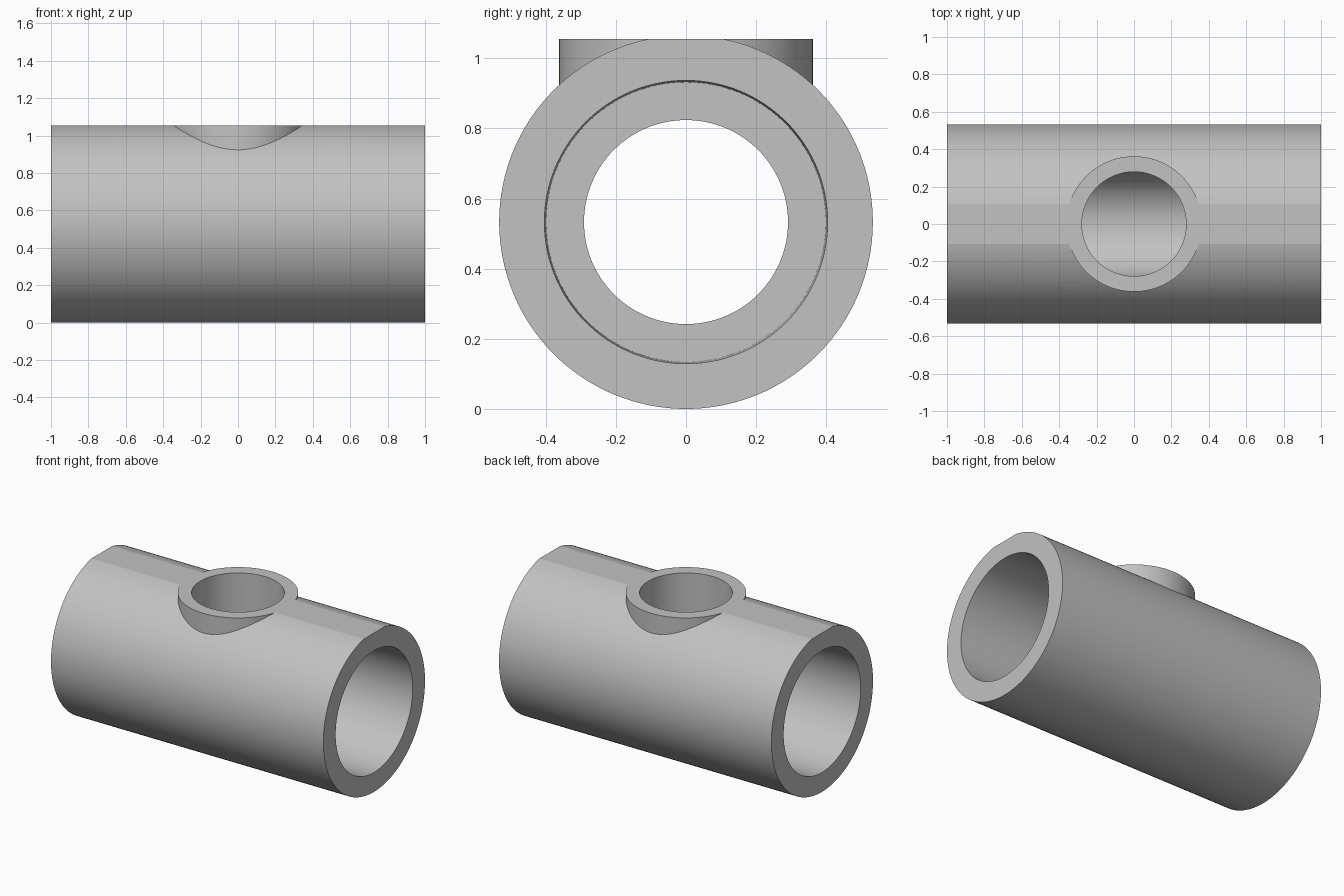
import bpy, bmesh, math
from mathutils import Matrix

AXIS_Z = 0.533      # height of the main pipe axis
RADIUS = 0.533
TOP = 1.055         # flat top of the fitting
SEGMENTS = 128

if "Cube" in bpy.data.objects:
    bpy.data.objects.remove(bpy.data.objects["Cube"], do_unlink=True)

grey = bpy.data.materials.new("plain grey")
grey.use_nodes = True
colour = (0.54, 0.54, 0.54, 1)
grey.diffuse_color = colour
grey.node_tree.nodes["Principled BSDF"].inputs["Base Color"].default_value = colour


def add_object(name, bm):
    bmesh.ops.recalc_face_normals(bm, faces=bm.faces)
    mesh = bpy.data.meshes.new(name)
    bm.to_mesh(mesh)
    bm.free()
    mesh.materials.append(grey)
    obj = bpy.data.objects.new(name, mesh)
    bpy.context.collection.objects.link(obj)
    return obj


def turned_x(name, profile):
    """Solid of revolution about the pipe axis from (x, radius) pairs."""
    bm = bmesh.new()
    rings = []
    for x, r in profile:
        angles = [math.tau * i / SEGMENTS for i in range(SEGMENTS)]
        rings.append([bm.verts.new((x, r * math.sin(a), AXIS_Z + r * math.cos(a)))
                      for a in angles])
    for a, b in zip(rings, rings[1:]):
        for i in range(SEGMENTS):
            j = (i + 1) % SEGMENTS
            bm.faces.new((a[i], a[j], b[j], b[i]))
    bm.faces.new(rings[0])
    bm.faces.new(rings[-1])
    return add_object(name, bm)


def upright(name, radius, bottom, top):
    bm = bmesh.new()
    bmesh.ops.create_cone(bm, cap_ends=True, segments=SEGMENTS, radius1=radius,
                          radius2=radius, depth=top - bottom,
                          matrix=Matrix.Translation((0, 0, (top + bottom) / 2)))
    return add_object(name, bm)


def combine(target, tool, operation):
    mod = target.modifiers.new(tool.name, "BOOLEAN")
    mod.object, mod.operation, mod.solver = tool, operation, "EXACT"
    bpy.ops.object.select_all(action="DESELECT")
    bpy.context.view_layer.objects.active = target
    target.select_set(True)
    bpy.ops.object.modifier_apply(modifier=mod.name)
    bpy.data.objects.remove(tool, do_unlink=True)


# Main pipe with the upright branch
fitting = turned_x("tee_fitting", [(-1, RADIUS), (1, RADIUS)])
combine(fitting, upright("branch", 0.362, AXIS_Z, 1.2), "UNION")

# Stepped bore: slightly tapered sockets at both ends, narrower in the middle
half = [(0.45, 0.291), (0.45, 0.399), (1, 0.404), (1.1, 0.404)]
bore = [(-x, r) for x, r in reversed(half)] + half
combine(fitting, turned_x("bore_cutter", bore), "DIFFERENCE")

# Branch hole down into the bore
combine(fitting, upright("branch_hole_cutter", 0.279, AXIS_Z, 1.3), "DIFFERENCE")

# Flat top across pipe and branch
bm = bmesh.new()
bmesh.ops.create_cube(bm, size=1, matrix=Matrix.Translation((0, 0, TOP + 0.5))
                      @ Matrix.Diagonal((3, 2, 1, 1)))
combine(fitting, add_object("top_cutter", bm), "DIFFERENCE")

bpy.ops.object.shade_smooth_by_angle(angle=math.radians(9))
